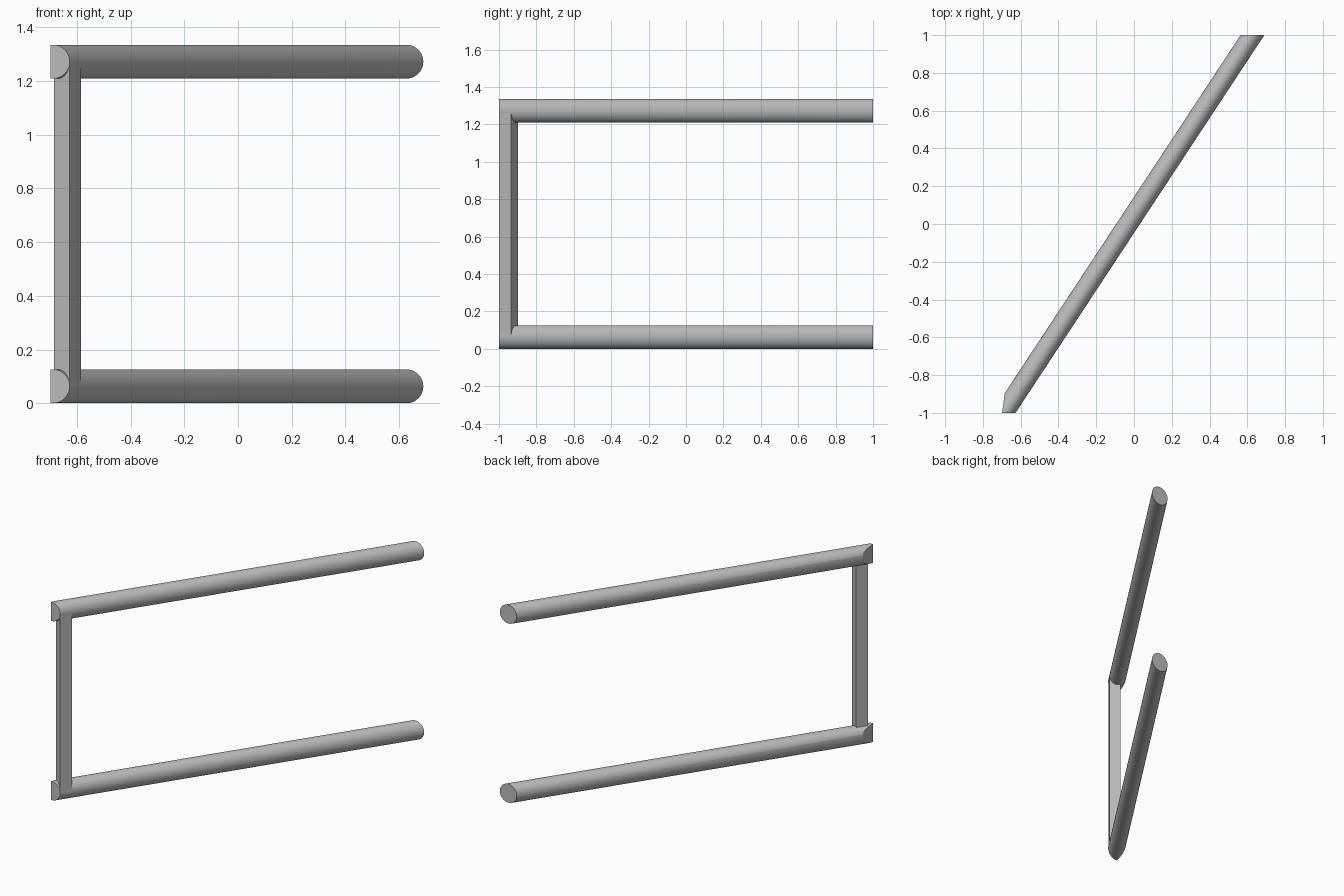
import bpy
import bmesh
import math
from mathutils import Vector

cube = bpy.data.objects.get("Cube")
if cube:
    bpy.data.objects.remove(cube, do_unlink=True)

R = 0.063           # rail radius, measured in the end planes
HEIGHT = 1.335
FRONT = Vector((-0.69, -1, 0))
BACK = Vector((0.627, 1, 0))
ALONG = (BACK - FRONT).normalized()
ACROSS = Vector((-ALONG.y, ALONG.x, 0))

grey = bpy.data.materials.new("plain grey")
grey.use_nodes = True
colour = (0.5, 0.5, 0.5, 1)
grey.diffuse_color = colour
grey.node_tree.nodes["Principled BSDF"].inputs["Base Color"].default_value = colour


def finish(bm, name):
    bmesh.ops.recalc_face_normals(bm, faces=bm.faces)
    mesh = bpy.data.meshes.new(name)
    bm.to_mesh(mesh)
    bm.free()
    mesh.materials.append(grey)
    obj = bpy.data.objects.new(name, mesh)
    bpy.context.collection.objects.link(obj)
    return obj


def prism(outline, sweep):
    """Extrude a closed outline along a sweep vector."""
    bm = bmesh.new()
    face = bm.faces.new([bm.verts.new(p) for p in outline])
    new = bmesh.ops.extrude_face_region(bm, geom=[face], use_keep_orig=True)["geom"]
    bmesh.ops.translate(bm, vec=sweep, verts=[v for v in new if isinstance(v, bmesh.types.BMVert)])
    return bm


def rail(name, z):
    # Round rail with upright end faces, trimmed on its outer front corner
    turns = [math.tau * i / 48 for i in range(48)]
    ring = [FRONT + Vector((R * math.cos(a), 0, z + R * math.sin(a))) for a in turns]
    bm = prism(ring, BACK - FRONT)
    cut = bmesh.ops.bisect_plane(bm, geom=bm.verts[:] + bm.edges[:] + bm.faces[:],
                                 plane_co=(-0.698, -1, 0), plane_no=(-0.11, 0.014, 0),
                                 clear_outer=True)["geom_cut"]
    bmesh.ops.holes_fill(bm, edges=[e for e in cut if isinstance(e, bmesh.types.BMEdge)])
    obj = finish(bm, name)
    bpy.ops.object.select_all(action="DESELECT")
    obj.select_set(True)
    bpy.context.view_layer.objects.active = obj
    bpy.ops.object.shade_smooth_by_angle(angle=math.radians(30))


rail("lower_rail", R)
rail("upper_rail", HEIGHT - R)

# Upright square bar joining the front ends of the rails
corner = FRONT + Vector((R - 0.001, 0, R))
side, depth = ACROSS * 0.069, ALONG * 0.078
bar = [corner, corner + depth, corner + depth + side, corner + side]
finish(prism(bar, Vector((0, 0, HEIGHT - 2 * R))), "upright_bar")
